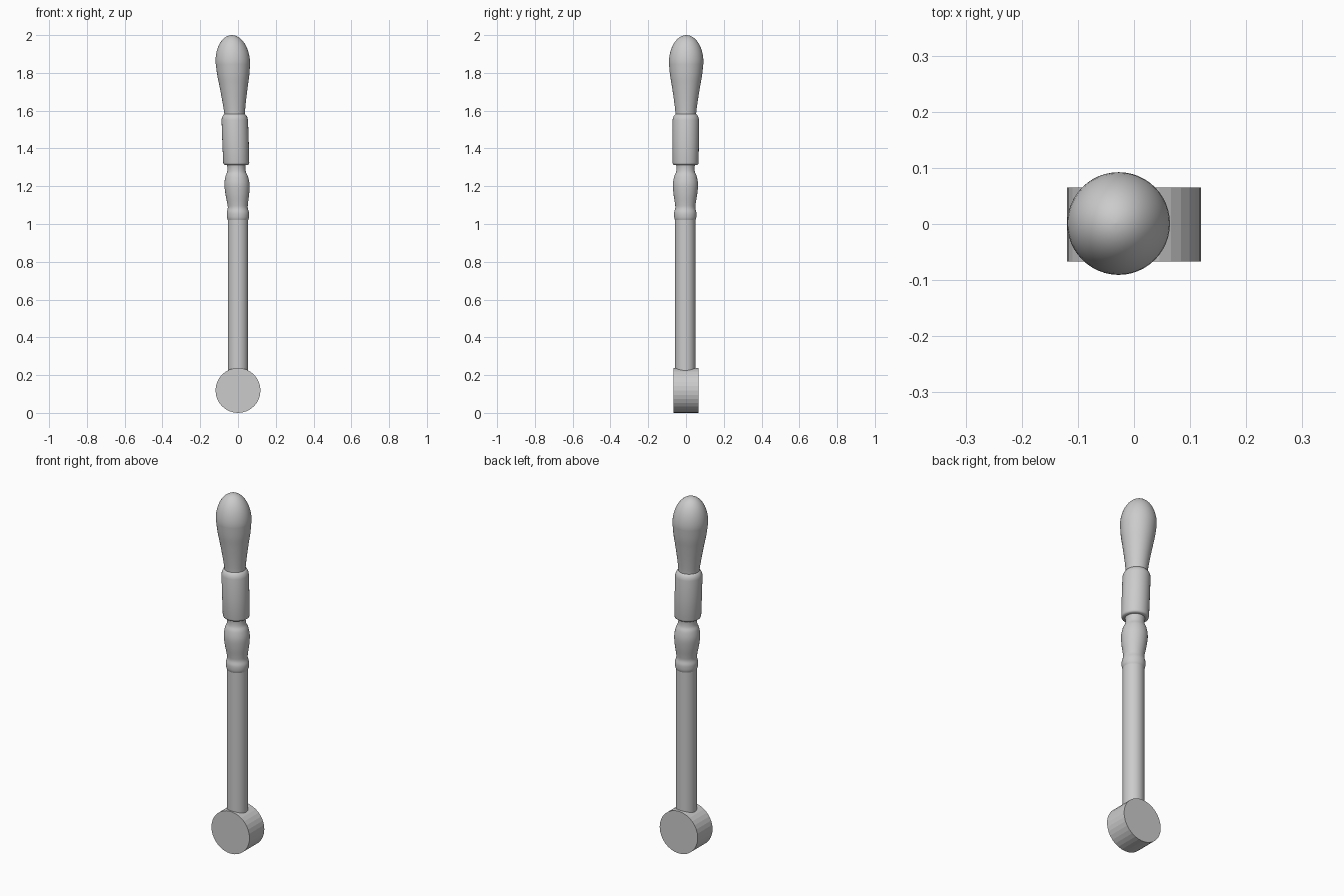
import bpy, bmesh, math

if "Cube" in bpy.data.objects:
    bpy.data.objects.remove(bpy.data.objects["Cube"])

SEG = 48


def axis_at(z):
    # the upper part leans slightly away from the straight rod
    t = max(0.0, z - 1.05)
    return -0.034 * t, -0.004 + 0.006 * t


def spline(pts, steps=5):
    # smooth curve through the (r, z) points
    out = []
    for i in range(len(pts) - 1):
        a, b = pts[max(i - 1, 0)], pts[i]
        c, d = pts[i + 1], pts[min(i + 2, len(pts) - 1)]
        for s in range(steps):
            t = s / steps
            out.append(tuple(0.5 * (2 * q + (r - p) * t + (2 * p - 5 * q + 4 * r - u) * t * t
                                    + (3 * q - p - 3 * r + u) * t ** 3)
                             for p, q, r, u in zip(a, b, c, d)))
    return out + [pts[-1]]


def lathe(name, profile, angle=40):
    bm = bmesh.new()
    rings = []
    for r, z in profile:
        cx, cy = axis_at(z)
        rings.append([bm.verts.new((cx + r * math.cos(2 * math.pi * k / SEG),
                                    cy + r * math.sin(2 * math.pi * k / SEG), z))
                      for k in range(SEG)])
    for lo, hi in zip(rings, rings[1:]):
        for k in range(SEG):
            n = (k + 1) % SEG
            bm.faces.new((lo[k], lo[n], hi[n], hi[k]))
    bm.faces.new(rings[0][::-1])
    bm.faces.new(rings[-1])
    me = bpy.data.meshes.new(name)
    bm.to_mesh(me)
    bm.free()
    ob = bpy.data.objects.new(name, me)
    bpy.context.collection.objects.link(ob)
    bpy.ops.object.select_all(action='DESELECT')
    ob.select_set(True)
    bpy.context.view_layer.objects.active = ob
    bpy.ops.object.shade_smooth_by_angle(angle=math.radians(angle))
    return ob


# round pivot disc at the foot, faceted rim
bpy.ops.mesh.primitive_cylinder_add(vertices=32, radius=0.119, depth=0.132,
                                    location=(0, -0.001, 0.119),
                                    rotation=(math.pi / 2, 0, 0))
bpy.context.object.name = "pivot_disc"

# straight rod
lathe("rod", [(0.054, 0.2), (0.054, 1.03)])

# turned neck: bead, bulb and narrow waist
lathe("neck", spline([(0.054, 1.02), (0.0585, 1.035), (0.059, 1.06), (0.053, 1.085),
                      (0.055, 1.11), (0.063, 1.16), (0.0665, 1.21), (0.060, 1.25),
                      (0.050, 1.275), (0.048, 1.30), (0.052, 1.325)]))

# collar with rounded rims
lathe("collar", [(0.048, 1.312), (0.062, 1.313), (0.067, 1.317), (0.069, 1.325),
                 (0.070, 1.44), (0.070, 1.55), (0.068, 1.562), (0.063, 1.573),
                 (0.056, 1.581), (0.050, 1.584)])

# pear-shaped grip with a domed end
grip = spline([(0.054, 1.57), (0.056, 1.60), (0.064, 1.66), (0.075, 1.73),
               (0.085, 1.79), (0.0915, 1.855)])
grip += [(0.0915 * math.cos(a), 1.855 + 0.145 * math.sin(a))
         for a in (math.radians(7.45 * i) for i in range(1, 13))]
lathe("grip", grip)
